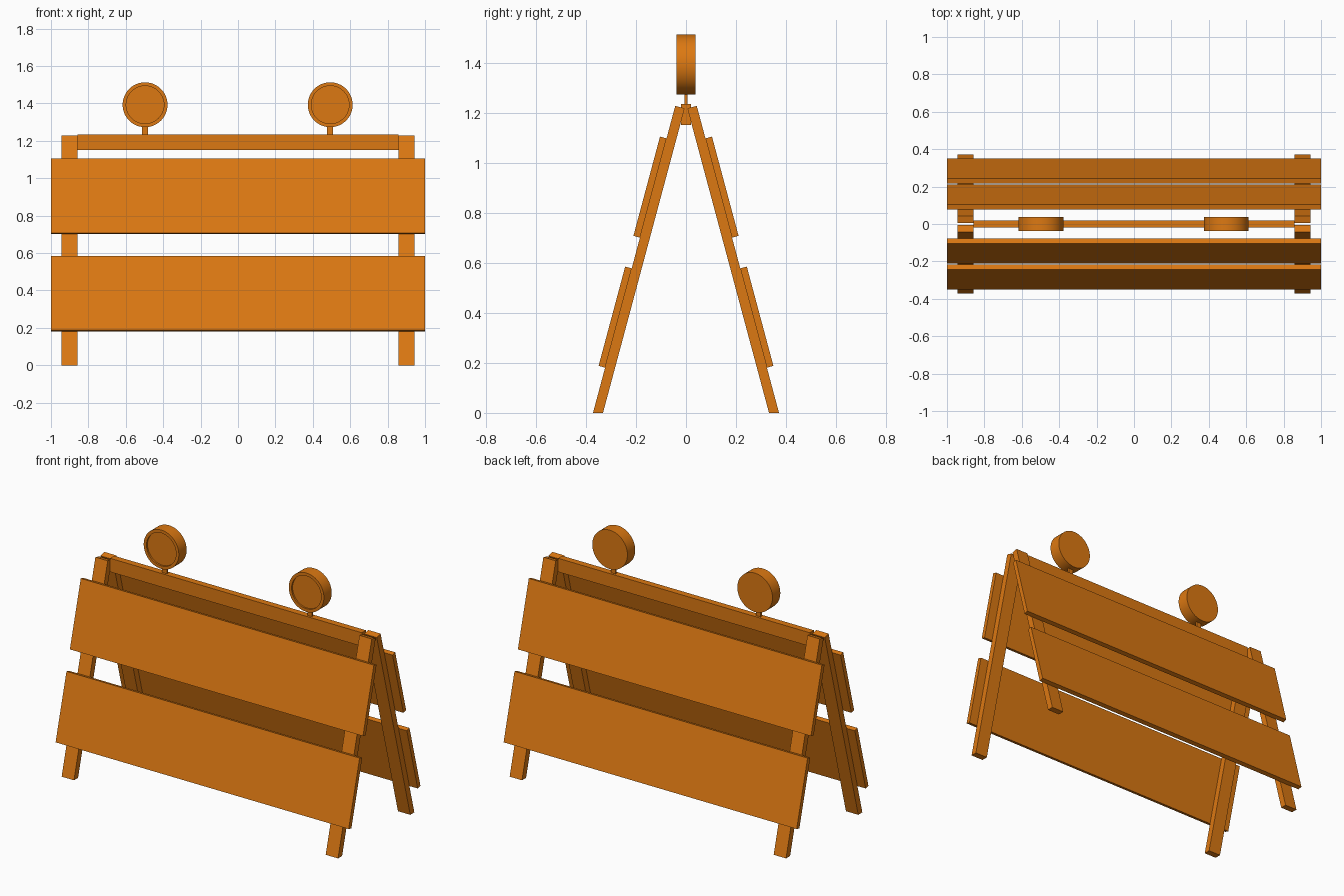
import bpy, bmesh, math
from mathutils import Matrix

if "Cube" in bpy.data.objects:
    bpy.data.objects.remove(bpy.data.objects["Cube"])

TILT = math.tan(math.radians(15))
FOOT = 0.372          # outer y of a leg at the floor

orange = bpy.data.materials.new("orange_paint")
orange.diffuse_color = (0.72, 0.19, 0.006, 1)
orange.use_nodes = True
orange.node_tree.nodes["Principled BSDF"].inputs["Base Color"].default_value = orange.diffuse_color


def finish(name, bm):
    bmesh.ops.recalc_face_normals(bm, faces=bm.faces)
    me = bpy.data.meshes.new(name)
    bm.to_mesh(me)
    bm.free()
    ob = bpy.data.objects.new(name, me)
    bpy.context.collection.objects.link(ob)
    me.materials.append(orange)
    return ob


def prism(name, profile, x0, x1):
    """Extrude a y-z profile along x."""
    bm = bmesh.new()
    face = bm.faces.new([bm.verts.new((x0, y, z)) for y, z in profile])
    ext = bmesh.ops.extrude_face_region(bm, geom=[face])["geom"]
    bmesh.ops.translate(bm, vec=(x1 - x0, 0, 0),
                        verts=[v for v in ext if isinstance(v, bmesh.types.BMVert)])
    return finish(name, bm)


def box(name, x0, x1, y, z0, z1):
    return prism(name, [(-y, z0), (y, z0), (y, z1), (-y, z1)], x0, x1)


def leg_y(z, offset=0.0):
    return FOOT + offset - TILT * z


for side, s in (("front", -1), ("back", 1)):
    # Leaning legs: flat feet, square-cut tops
    leg = [(leg_y(0, -0.04), 0), (leg_y(0), 0),
           (leg_y(1.228), 1.228), (leg_y(1.218, -0.04), 1.218)]
    for end, x0, x1 in (("left", -0.943, -0.859), ("right", 0.859, 0.943)):
        prism(f"{side}_{end}_leg", [(s * y, z) for y, z in leg], x0, x1)

    # Two boards lying on the outside of the legs
    for level, z0, z1 in (("lower", 0.181, 0.578), ("upper", 0.701, 1.098)):
        board = [(leg_y(z0), z0), (leg_y(z0 + 0.007, 0.028), z0 + 0.007),
                 (leg_y(z1 + 0.007, 0.028), z1 + 0.007), (leg_y(z1), z1)]
        prism(f"{side}_{level}_board", [(s * y, z) for y, z in board], -1, 1)

# Top rail
box("top_rail", -0.859, 0.859, 0.02, 1.151, 1.235)

# Warning lamps: drum with a rimmed, recessed front lens, on a flat stem
for end, x in (("left", -0.497), ("right", 0.493)):
    box(f"{end}_lamp_stem", x - 0.016, x + 0.016, 0.006, 1.23, 1.30)
    bm = bmesh.new()
    place = Matrix.Translation((x, 0, 1.393)) @ Matrix.Rotation(math.pi / 2, 4, 'X')
    bmesh.ops.create_cone(bm, cap_ends=True, segments=48, radius1=0.12,
                          radius2=0.12, depth=0.076, matrix=place)
    bm.normal_update()
    lens = [f for f in bm.faces if f.normal.y < -0.9]
    bmesh.ops.inset_region(bm, faces=lens, thickness=0.019)
    ext = bmesh.ops.extrude_face_region(bm, geom=lens)["geom"]
    bmesh.ops.translate(bm, vec=(0, 0.01, 0),
                        verts=[v for v in ext if isinstance(v, bmesh.types.BMVert)])
    bmesh.ops.delete(bm, geom=[f for f in lens if f.is_valid], context='FACES_ONLY')
    lamp = finish(f"{end}_lamp", bm)
    bpy.ops.object.select_all(action='DESELECT')
    lamp.select_set(True)
    bpy.context.view_layer.objects.active = lamp
    bpy.ops.object.shade_smooth_by_angle(angle=math.radians(30))
